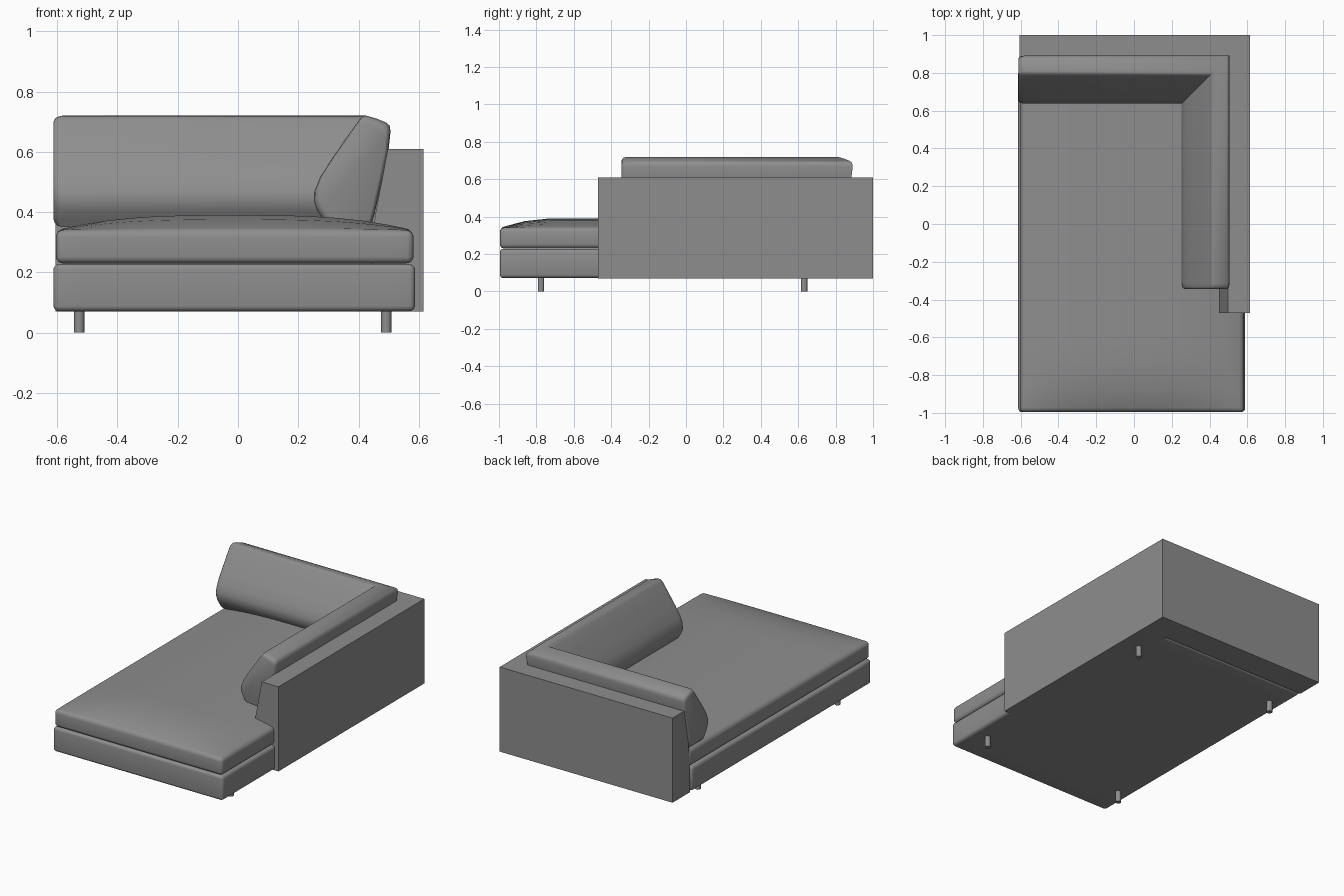
import bpy, bmesh, math
from mathutils import Vector

cube = bpy.data.objects.get("Cube")
if cube:
    bpy.data.objects.remove(cube, do_unlink=True)

fabric = bpy.data.materials.new("grey_fabric")
fabric.use_nodes = True
grey = (0.27, 0.27, 0.27, 1)
fabric.diffuse_color = grey
fabric.node_tree.nodes["Principled BSDF"].inputs["Base Color"].default_value = grey

# the back run is the side run turned at a mitred corner, shifted by this much
MITRE = 0.385


def finish(name, bm, angle):
    bmesh.ops.recalc_face_normals(bm, faces=bm.faces)
    mesh = bpy.data.meshes.new(name)
    bm.to_mesh(mesh)
    bm.free()
    mesh.materials.append(fabric)
    obj = bpy.data.objects.new(name, mesh)
    bpy.context.collection.objects.link(obj)
    bpy.ops.object.select_all(action='DESELECT')
    obj.select_set(True)
    bpy.context.view_layer.objects.active = obj
    bpy.ops.object.shade_smooth_by_angle(angle=math.radians(angle))
    return obj


def corner_sweep(name, profile, front, right, ends, angle):
    """Sweep an (offset, height) profile along the side, round the corner, along the back."""
    bm = bmesh.new()
    middle = sum((Vector(p) for p in profile), Vector((0, 0))) / len(profile)

    def ring(place, scale=1):
        pts = [middle + (Vector(p) - middle) * scale for p in profile]
        return [bm.verts.new(place(u, z)) for u, z in pts]

    rings = [ring(lambda u, z: (u, front + d, z), s) for d, s in ends]
    rings.append(ring(lambda u, z: (u, u + MITRE, z)))
    rings += [ring(lambda u, z: (right + d, u + MITRE, z), s) for d, s in reversed(ends)]
    n = len(profile)
    for a, b in zip(rings, rings[1:]):
        for i in range(n):
            j = (i + 1) % n
            bm.faces.new((a[i], a[j], b[j], b[i]))
    bm.faces.new(rings[0])
    bm.faces.new(rings[-1])
    return finish(name, bm, angle)


def slab(name, low, high, radius, crown=0, bulge=0):
    """Soft-edged upholstered block with an optional domed top and bulging sides."""
    bm = bmesh.new()
    bmesh.ops.create_cube(bm, size=1)
    lo, hi = Vector(low), Vector(high)
    mid, size = (lo + hi) / 2, hi - lo
    for v in bm.verts:
        v.co = mid + Vector(a * b for a, b in zip(v.co, size))
    cuts = 14
    for axis in (0, 1):
        normal = Vector((axis == 0, axis == 1, 0))
        for i in range(1, cuts):
            point = lo + size * (i / cuts)
            bmesh.ops.bisect_plane(bm, geom=bm.verts[:] + bm.edges[:] + bm.faces[:],
                                   plane_co=point, plane_no=normal)
    sharp = [e for e in bm.edges if e.calc_face_angle(0) > 1]
    bmesh.ops.bevel(bm, geom=sharp, offset=radius, segments=4, profile=0.5,
                    affect='EDGES', clamp_overlap=True)
    for v in bm.verts:
        across = (v.co.x - mid.x) / size.x * 2
        along = min(1, max(0, (v.co.y - lo.y) / 0.26))
        height = (v.co.z - lo.z) / size.z
        if height > 0.5:
            v.co.z += crown * (1 - abs(across) ** 3) * math.sin(along * math.pi / 2)
        # sides belly out at half height
        if abs(across) > 0.95:
            v.co.x += math.copysign(bulge * (1 - (2 * height - 1) ** 2), across)
    return finish(name, bm, 40)


# upholstered base and domed seat cushion
slab("base", (-0.61, -0.995, 0.071), (0.585, 0.815, 0.228), 0.018, bulge=0.007)
slab("seat_cushion", (-0.602, -0.995, 0.23), (0.58, 0.835, 0.34), 0.022,
     crown=0.05, bulge=0.004)

# side and back walls, leaning in toward the bottom
wall = [(0.615, 0.07), (0.615, 0.61), (0.497, 0.61), (0.48, 0.52),
        (0.455, 0.39), (0.443, 0.27), (0.44, 0.07)]
corner_sweep("side_and_back_wall", wall, -0.47, -0.605, [(0, 1)], 30)

# mitred bolster cushion with rounded ends
bolster = [(0.30, 0.35), (0.283, 0.375), (0.263, 0.405), (0.252, 0.435), (0.253, 0.468),
           (0.272, 0.515), (0.31, 0.575), (0.36, 0.647), (0.402, 0.706), (0.413, 0.718),
           (0.425, 0.72), (0.46, 0.71), (0.492, 0.697), (0.503, 0.687), (0.506, 0.668),
           (0.499, 0.60), (0.475, 0.49), (0.452, 0.39), (0.44, 0.35)]
corner_sweep("bolster_cushion", bolster, -0.345, -0.612,
             [(0, 0.87), (0.004, 0.93), (0.012, 0.975), (0.03, 1)], 45)

# four short round legs
for side, x in (("right", -0.527), ("left", 0.492)):
    for end, y in (("front", -0.775), ("back", 0.632)):
        bm = bmesh.new()
        bmesh.ops.create_cone(bm, cap_ends=True, segments=20, radius1=0.017,
                              radius2=0.017, depth=0.08)
        bmesh.ops.translate(bm, verts=bm.verts, vec=(x, y, 0.04))
        finish(f"{end}_{side}_leg", bm, 40)
